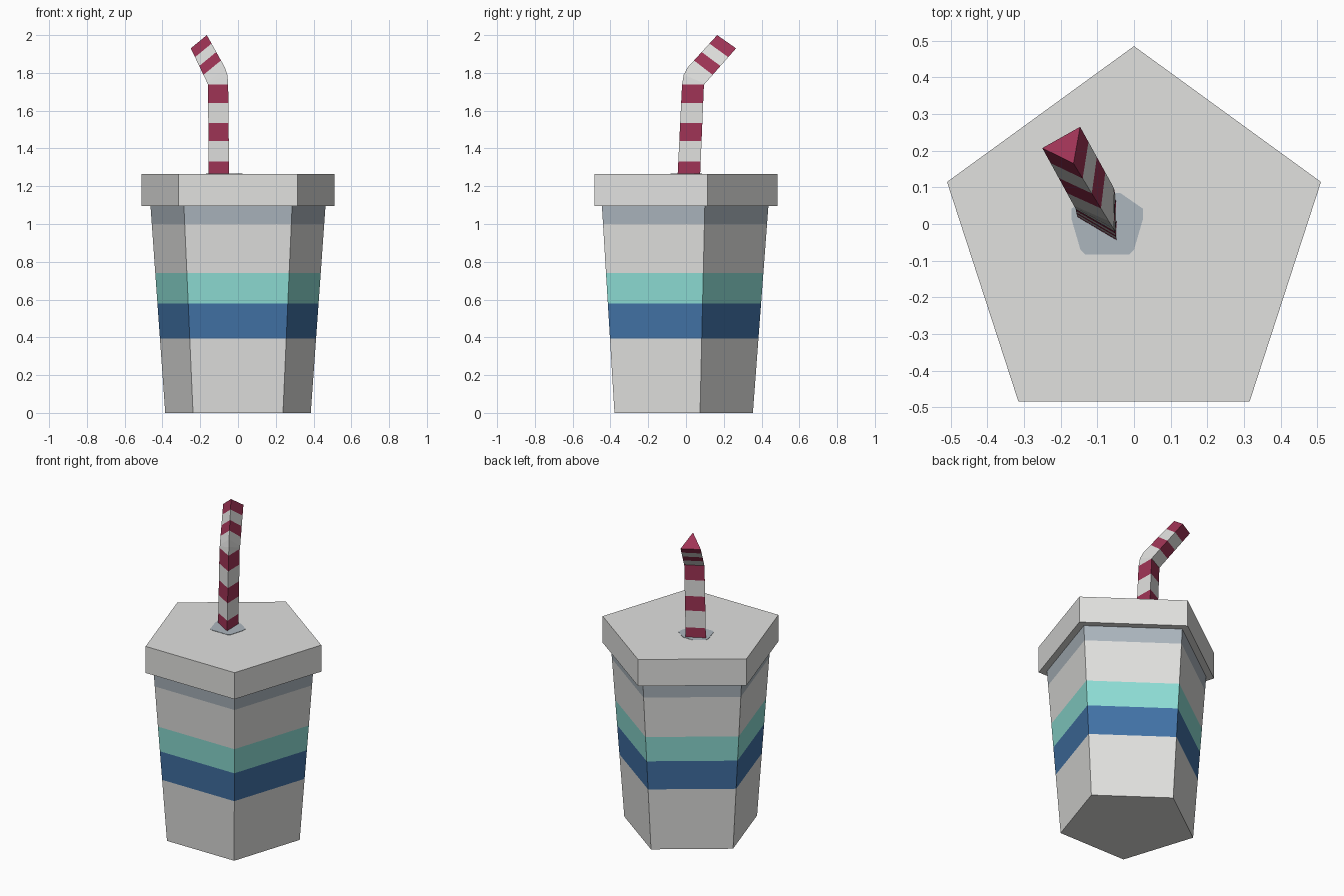
import bpy, bmesh, math
from mathutils import Vector

if "Cube" in bpy.data.objects:
    bpy.data.objects.remove(bpy.data.objects["Cube"])


def srgb(r, g, b):
    f = lambda c: c / 12.92 if c <= 0.04045 else ((c + 0.055) / 1.055) ** 2.4
    return (f(r / 255), f(g / 255), f(b / 255), 1)


def material(name, rgb):
    m = bpy.data.materials.new(name)
    m.diffuse_color = srgb(*rgb)
    m.use_nodes = True
    m.node_tree.nodes["Principled BSDF"].inputs["Base Color"].default_value = m.diffuse_color
    return m


WHITE = material("off_white", (225, 225, 223))
BLUE = material("blue", (66, 115, 167))
TEAL = material("teal", (142, 222, 213))
CRIMSON = material("crimson", (160, 52, 86))
GREY = material("blue_grey", (172, 182, 190))


def loft(name, rings, mats, bands):
    """Capped skin over rings; bands[i] is the material slot of the strip above ring i."""
    bm = bmesh.new()
    loops = [[bm.verts.new(p) for p in ring] for ring in rings]
    n = len(loops[0])
    for lo, hi, slot in zip(loops, loops[1:], bands):
        for i in range(n):
            j = (i + 1) % n
            bm.faces.new((lo[i], lo[j], hi[j], hi[i])).material_index = slot
    bm.faces.new(loops[0][::-1]).material_index = bands[0]
    bm.faces.new(loops[-1]).material_index = bands[-1]
    bmesh.ops.recalc_face_normals(bm, faces=bm.faces[:])
    mesh = bpy.data.meshes.new(name)
    bm.to_mesh(mesh)
    bm.free()
    for m in mats:
        mesh.materials.append(m)
    ob = bpy.data.objects.new(name, mesh)
    bpy.context.collection.objects.link(ob)
    return ob


def pentagon(r, z):
    a = [math.radians(90 + 72 * k) for k in range(5)]
    return [(r * math.cos(t), -0.051 + r * math.sin(t), z) for t in a]


# Tapered cup with painted bands
heights = [0, 0.395, 0.58, 0.74, 1.0, 1.1]
loft("cup", [pentagon(0.405 + 0.075 * z, z) for z in heights],
     [WHITE, BLUE, TEAL, GREY], [0, 1, 2, 0, 3])

# Lid
loft("lid", [pentagon(0.536, 1.095), pentagon(0.536, 1.265)], [WHITE], [0])

# Blue-grey patch around the straw hole, mirrored half outline
half = [(0.06, -0.083), (0.073, -0.07), (0.097, 0.012), (0.097, 0.042), (0.035, 0.085)]
outline = half + [(-x, y) for x, y in reversed(half)]
loft("straw_hole_patch",
     [[(x - 0.073, y, z) for x, y in outline] for z in (1.262, 1.267)], [GREY], [0])

# Bent triangular straw: key cross-sections, striped between them
base = [Vector(p) for p in ((-.047, -.044, 1.265), (-.155, .02, 1.265), (-.05, .075, 1.265))]
neck = [Vector(p) for p in ((-.052, -.021, 1.738), (-.159, .04, 1.738), (-.054, .095, 1.738))]
bend = [Vector(p) for p in ((-.056, -.012, 1.79), (-.161, .045, 1.743), (-.056, .1, 1.743))]
elbow = [Vector(p) for p in ((-.069, .008, 1.828), (-.164, .05, 1.75), (-.059, .106, 1.75))]
tip = [Vector(p) for p in ((-.165, .165, 2.0), (-.25, .207, 1.93), (-.147, .265, 1.93))]


def between(a, b, t):
    return [p.lerp(q, t) for p, q in zip(a, b)]


rings = [between(base, neck, (z - 1.265) / 0.473) for z in (1.2, 1.33, 1.44, 1.535, 1.64, 1.738)]
rings += [bend, elbow] + [between(elbow, tip, t) for t in (0.22, 0.48, 0.74, 1)]
loft("straw", rings, [WHITE, CRIMSON], [1, 0, 1, 0, 1, 0, 0, 0, 1, 0, 1])
